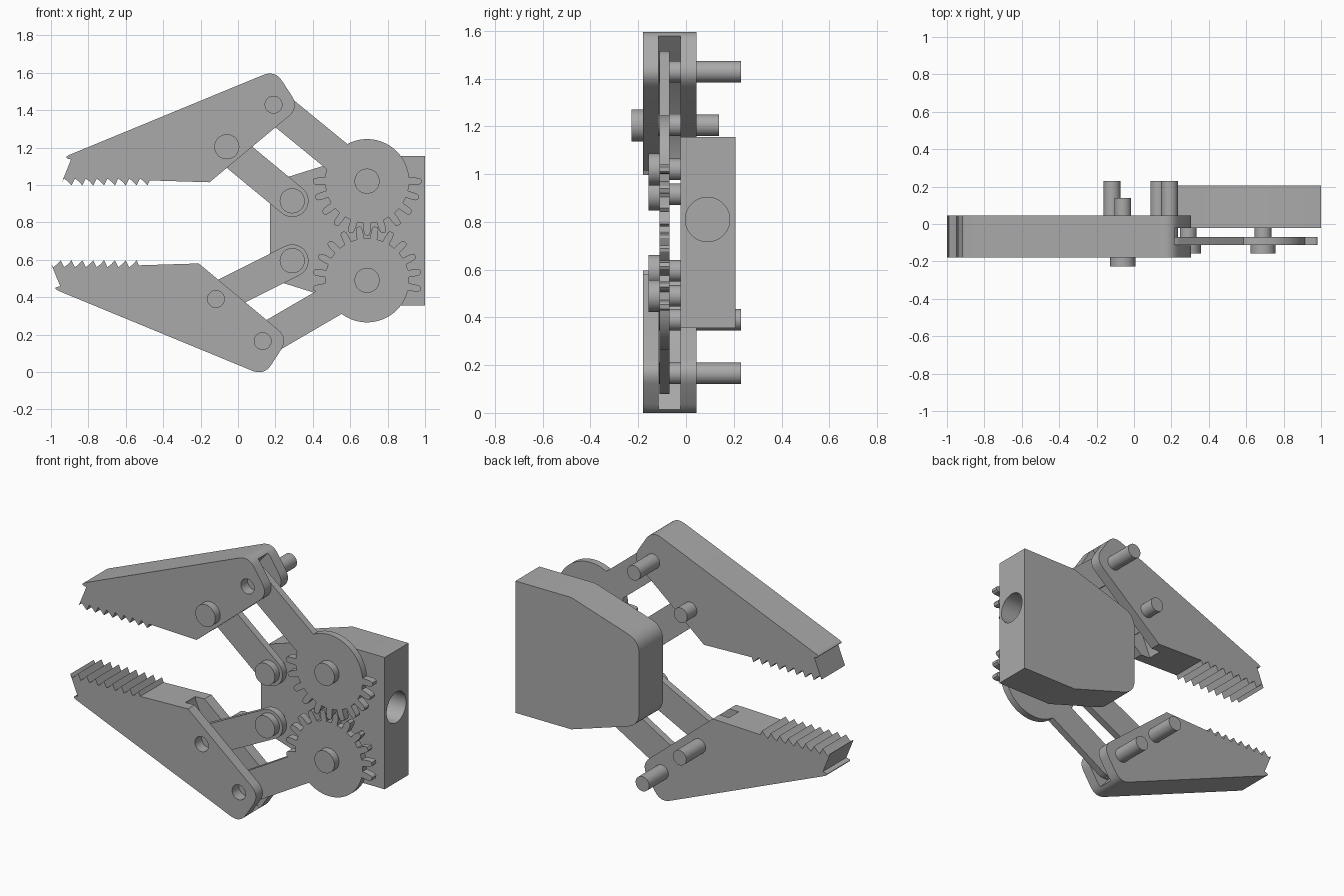
import bpy, bmesh, math
from math import sin, cos, radians
from mathutils import Vector

if "Cube" in bpy.data.objects:
    bpy.data.objects.remove(bpy.data.objects["Cube"])

grey = bpy.data.materials.new("plain grey")
grey.use_nodes = True
grey.diffuse_color = (0.4, 0.4, 0.4, 1)
grey.node_tree.nodes["Principled BSDF"].inputs["Base Color"].default_value = (0.4, 0.4, 0.4, 1)


def prism(name, outline, y0, y1):
    """Extrude an x-z outline from y0 to y1."""
    bm = bmesh.new()
    face = bm.faces.new([bm.verts.new((x, y0, z)) for x, z in outline])
    out = bmesh.ops.extrude_face_region(bm, geom=[face])
    moved = [g for g in out["geom"] if isinstance(g, bmesh.types.BMVert)]
    bmesh.ops.translate(bm, verts=moved, vec=(0, y1 - y0, 0))
    bmesh.ops.recalc_face_normals(bm, faces=bm.faces)
    mesh = bpy.data.meshes.new(name)
    bm.to_mesh(mesh)
    bm.free()
    mesh.materials.append(grey)
    obj = bpy.data.objects.new(name, mesh)
    bpy.context.collection.objects.link(obj)
    return obj


def activate(obj):
    bpy.ops.object.select_all(action="DESELECT")
    obj.select_set(True)
    bpy.context.view_layer.objects.active = obj


def smooth(obj):
    activate(obj)
    bpy.ops.object.shade_smooth_by_angle(angle=radians(30))


def boolean(obj, other, operation="DIFFERENCE"):
    activate(obj)
    mod = obj.modifiers.new("boolean", "BOOLEAN")
    mod.operation, mod.solver, mod.object = operation, "EXACT", other
    bpy.ops.object.modifier_apply(modifier=mod.name)
    bpy.data.objects.remove(other)


def arc(c, r, a0, a1, steps):
    return [(c[0] + r * cos(a0 + (a1 - a0) * i / steps),
             c[1] + r * sin(a0 + (a1 - a0) * i / steps)) for i in range(steps + 1)]


def circle(c, r, n=40):
    return arc(c, r, 0, math.tau, n)[:-1]


def stadium(a, b, r):
    t = math.atan2(b[1] - a[1], b[0] - a[0])
    h = math.pi / 2
    return arc(b, r, t - h, t + h, 20) + arc(a, r, t + h, t + 3 * h, 20)


def rounded(points):
    """Round each (x, z, cut) corner of an outline."""
    result = []
    for i, (x, z, cut) in enumerate(points):
        p = Vector((x, z))
        if not cut:
            result.append((x, z))
            continue
        a, b = (p + (Vector(points[(i + s) % len(points)][:2]) - p).normalized() * cut for s in (-1, 1))
        for k in range(9):
            t = k / 8
            q = a * (1 - t) ** 2 + p * (2 * t * (1 - t)) + b * t * t
            result.append((q.x, q.y))
    return result


def pin(name, c, y_start, y_end, head=None):
    smooth(prism(name, circle(c, 0.045), y_start, y_end))
    if head:
        smooth(prism(name + "_head", circle(c, 0.067), *head))


# Jaw outline with saw teeth along the gripping edge
jaw = rounded([(-1.0, 0.45, 0.05), (0.14, -0.02, 0.07), (0.27, 0.18, 0.075), (-0.21, 0.58, 0)])
jaw.append((-0.53, 0.57))
pitch = 0.058
for i in reversed(range(8)):
    x = -1.0 + i * pitch
    jaw += [(x + 0.052, 0.597), (x + 0.032, 0.575), (x + 0.012, 0.56)]
jaw.append((-1.0, 0.58))
slot = [(-0.28, 0.65), (-0.27, 0.56), (-0.2, 0.4), (0.0, 0.2),
        (0.16, 0.012), (0.2, -0.1), (0.5, 0.1), (0.3, 0.65)]

LINK = (-0.112, -0.07)
HEAD = (-0.157, -0.112)

for side, up in (("lower", False), ("upper", True)):
    def place(p):
        return (p[0] + 0.058, 1.594 - p[1]) if up else (p[0], p[1])

    def flip(p):
        return (p[0], 1.51 - p[1]) if up else p

    end_pivot, mid_pivot = place((0.132, 0.165)), place((-0.118, 0.39))
    gear_c, link_c = flip((0.69, 0.49)), flip((0.29, 0.595))

    # Slotted jaw with pivot holes
    body = prism(side + "_jaw", [place(p) for p in jaw], -0.18, 0.045)
    boolean(body, prism("slot_cutter", [place(p) for p in slot], -0.116, -0.022))
    for c in (end_pivot, mid_pivot):
        boolean(body, prism("hole_cutter", circle(c, 0.045), -0.3, -0.1))
    smooth(body)

    # Gear sector: toothed on the meshing side, plain disc elsewhere
    gear = []
    step = radians(18)
    for i in range(20):
        a = radians(-18 if up else -9) + i * step
        toothed = -0.3 < sin(a) if not up else sin(a) < 0.3
        if toothed:
            for r, d in ((0.225, -0.27), (0.255, -0.24), (0.28, -0.19), (0.29, -0.1),
                         (0.29, 0.1), (0.28, 0.19), (0.255, 0.24), (0.225, 0.27)):
                gear.append((gear_c[0] + r * cos(a + d * step), gear_c[1] + r * sin(a + d * step)))
        else:
            gear += arc(gear_c, 0.225, a - 0.4 * step, a + 0.4 * step, 4)
    arm = prism(side + "_gear_arm", gear, *LINK)
    boolean(arm, prism("arm_bar", stadium(end_pivot, gear_c, 0.087), *LINK), "UNION")
    smooth(arm)

    # Parallel link
    smooth(prism(side + "_link", stadium(mid_pivot, link_c, 0.087), *LINK))

    # Pins
    pin(side + "_gear_pin", gear_c, -0.12, 0.0, HEAD)
    pin(side + "_link_pin", link_c, -0.12, 0.0, HEAD)
    pin(side + "_jaw_end_pin", end_pivot, -0.113, 0.23)
    if up:
        pin(side + "_jaw_middle_pin", mid_pivot, -0.19, 0.138, (-0.228, -0.18))
    else:
        pin(side + "_jaw_middle_pin", mid_pivot, -0.113, 0.23)

# Base block with a shaft socket in its end
base = prism("base_block", rounded([(1, 0.355, 0), (1, 1.155, 0), (0.625, 1.155, 0), (0.17, 1.012, 0.08),
                                    (0.17, 0.498, 0.08), (0.625, 0.355, 0)]), -0.022, 0.207)
bpy.ops.mesh.primitive_cylinder_add(vertices=48, radius=0.093, depth=0.6,
                                    location=(1.0, 0.09, 0.81), rotation=(0, math.pi / 2, 0))
boolean(base, bpy.context.object)
smooth(base)
